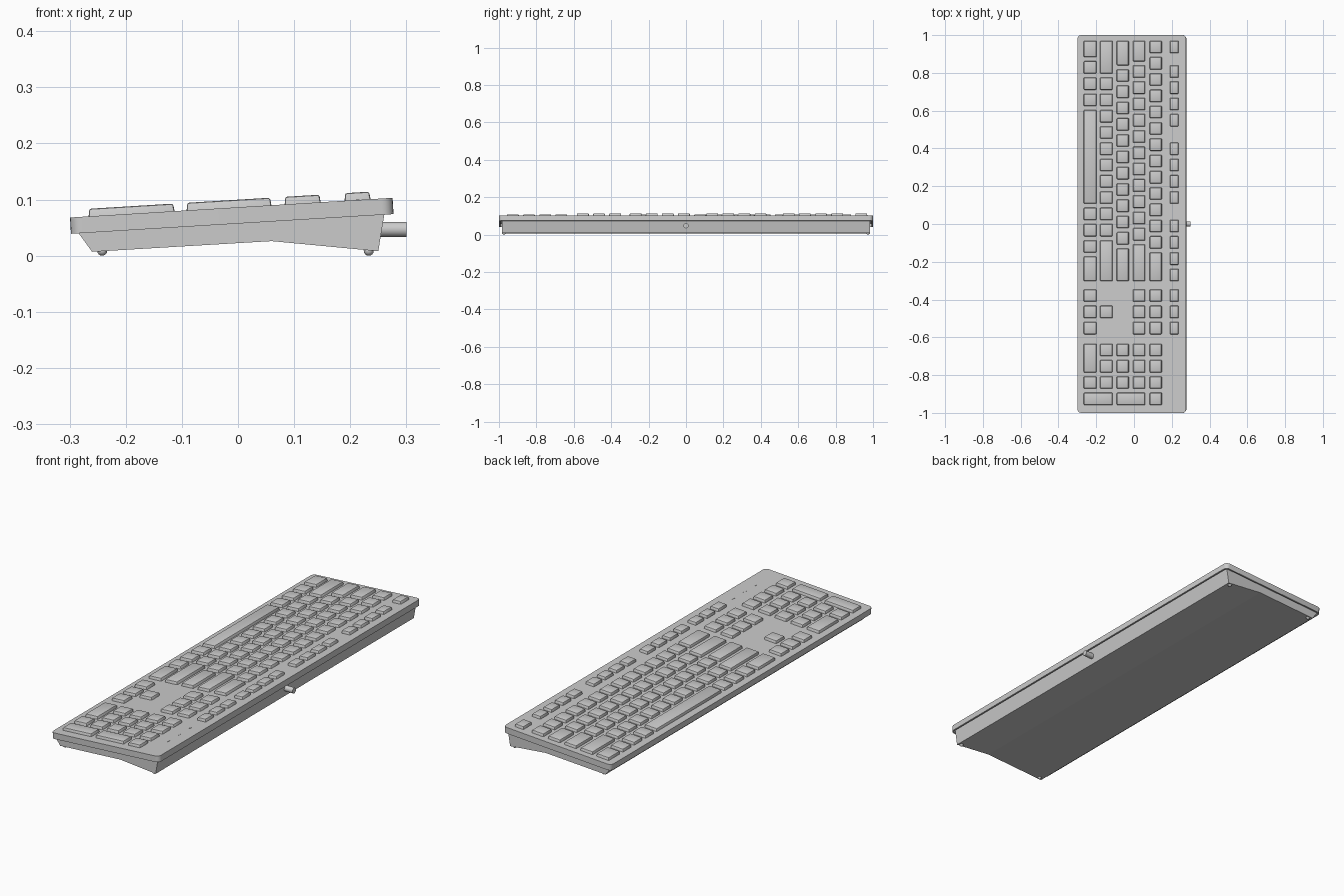
import bpy, bmesh, math
from mathutils import Matrix, Vector

if "Cube" in bpy.data.objects:
    bpy.data.objects.remove(bpy.data.objects["Cube"])

SLOPE = math.atan(0.061)      # the deck rises toward +x
DECK_Z = 0.0863               # deck surface height at x = 0
U, GAP = 0.0862, 0.0205       # key pitch and gap
LEFT = 0.97                   # y of the first key edge
ROWS = [(-0.267, -0.199), (-0.180, -0.113), (-0.092, -0.027),
        (-0.006, 0.060), (0.083, 0.148), (0.190, 0.237)]


def finish(name, bm, tilt=False, smooth=True):
    bmesh.ops.recalc_face_normals(bm, faces=bm.faces)
    mesh = bpy.data.meshes.new(name)
    bm.to_mesh(mesh)
    bm.free()
    ob = bpy.data.objects.new(name, mesh)
    bpy.context.collection.objects.link(ob)
    if tilt:
        ob.location.z = DECK_Z
        ob.rotation_euler.y = -SLOPE
    if smooth:
        bpy.context.view_layer.objects.active = ob
        ob.select_set(True)
        bpy.ops.object.shade_smooth_by_angle(angle=math.radians(30))
        ob.select_set(False)
    return ob


def add_box(bm, x0, x1, y0, y1, z0, z1):
    m = Matrix.LocRotScale(Vector(((x0 + x1) / 2, (y0 + y1) / 2, (z0 + z1) / 2)),
                           None, Vector((x1 - x0, y1 - y0, z1 - z0)))
    return bmesh.ops.create_cube(bm, size=1, matrix=m)['verts']


# Top plate: rounded corners, hollow underneath with a hanging lip
bm = bmesh.new()
add_box(bm, -0.300, 0.276, -1, 1, -0.029, 0)
upright = [e for e in bm.edges if abs(e.verts[0].co.z - e.verts[1].co.z) > 0.01]
bmesh.ops.bevel(bm, geom=upright, offset=0.02, segments=5, profile=0.5, affect='EDGES')
bmesh.ops.recalc_face_normals(bm, faces=bm.faces)
under = [f for f in bm.faces if f.normal.z < -0.9]
bmesh.ops.inset_region(bm, faces=under, thickness=0.008)
inner = bmesh.ops.extrude_face_region(bm, geom=under)
bmesh.ops.delete(bm, geom=under, context='FACES')
bmesh.ops.translate(bm, vec=(0, 0, 0.019),
                    verts=[g for g in inner['geom'] if isinstance(g, bmesh.types.BMVert)])
finish("top_plate", bm, tilt=True)

# Lower case: side profile extruded along y
profile = [(-0.286, 0.056), (-0.284, 0.040), (-0.260, 0.007), (0.060, 0.026),
           (0.250, 0.008), (0.261, 0.075), (0.262, 0.089)]
bm = bmesh.new()
face = bm.faces.new([bm.verts.new((x, -0.985, z)) for x, z in profile])
ext = bmesh.ops.extrude_face_region(bm, geom=[face])
bmesh.ops.translate(bm, vec=(0, 1.97, 0),
                    verts=[g for g in ext['geom'] if isinstance(g, bmesh.types.BMVert)])
finish("lower_case", bm, smooth=False)


# Key caps: each key is (first row, last row, y start, y end)
def run(row, sizes, start=0.0):
    keys, pos = [], start
    for s in sizes:
        keys.append((row, row, LEFT - pos * U, LEFT - (pos + s) * U + GAP))
        pos += s
    return keys


def build_keys(name, keys):
    bm = bmesh.new()
    for r0, r1, ya, yb in keys:
        x0, x1 = ROWS[r0][0], ROWS[r1][1]
        verts = add_box(bm, x0, x1, yb, ya, -0.003, 0.0135)
        top = [v for v in verts if v.co.z > 0]
        cx, cy = (x0 + x1) / 2, (ya + yb) / 2
        for v in top:                       # slight taper toward the top
            v.co.x -= math.copysign(0.002, v.co.x - cx)
            v.co.y -= math.copysign(0.002, v.co.y - cy)
    rims = [e for e in bm.edges if max(v.co.z for v in e.verts) > 0]
    bmesh.ops.bevel(bm, geom=rims, offset=0.004, segments=2, profile=0.5, affect='EDGES')
    finish(name, bm, tilt=True)


main = run(0, [1.25, 1, 1, 1, 6, 1, 1, 1, 1.75])
main += run(1, [2.25] + [1] * 10 + [2.75])
main += run(2, [1.75] + [1] * 11 + [2.25])
main += run(3, [1.5] + [1] * 11 + [2.5])
main += run(4, [1] * 13 + [2])
build_keys("main_keys", main)

function = run(5, [1])
for start in (1.5, 6.25, 11):
    function += run(5, [1] * 4, start)
build_keys("function_keys", function)

NAV = (LEFT + 0.346) / U
nav = run(1, [1], NAV + 1)
for row in (0, 3, 4, 5):
    nav += run(row, [1] * 3, NAV)
build_keys("navigation_keys", nav)

PAD = (LEFT + 0.634) / U
pad = run(0, [2, 1], PAD) + run(4, [1] * 4, PAD)
for row in (1, 2, 3):
    pad += run(row, [1] * 3, PAD)
last_y = LEFT - (PAD + 3) * U
pad += [(a, a + 1, last_y, last_y - U + GAP) for a in (0, 2)]
build_keys("number_pad_keys", pad)

# Status lights above the number pad
bm = bmesh.new()
for i in range(3):
    y = -0.666 - i * U
    add_box(bm, 0.211, 0.217, y - 0.009, y + 0.009, -0.002, 0.001)
finish("status_lights", bm, tilt=True, smooth=False)

# Cable stub at the back
bm = bmesh.new()
bmesh.ops.create_cone(bm, cap_ends=True, segments=16, radius1=0.0135, radius2=0.0135, depth=0.06,
                      matrix=Matrix.Translation((0.27, 0, 0.047)) @ Matrix.Rotation(math.pi / 2, 4, 'Y'))
finish("cable_stub", bm)

# Rubber feet
bm = bmesh.new()
for x in (-0.242, 0.233):
    for y in (-0.973, 0.973):
        bmesh.ops.create_uvsphere(bm, u_segments=16, v_segments=8, radius=0.009,
                                  matrix=Matrix.Translation((x, y, 0.009)))
finish("rubber_feet", bm)
